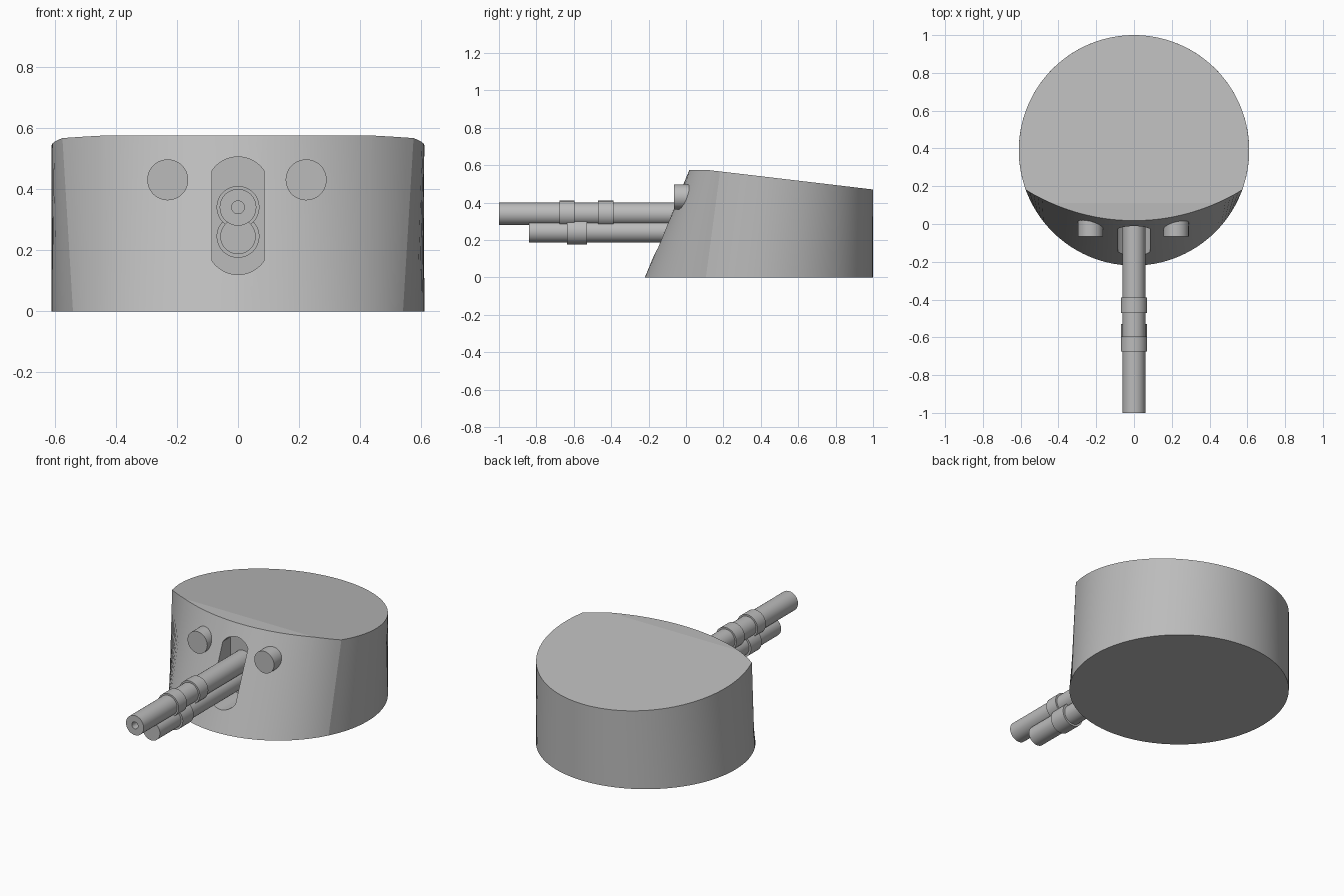
import bpy, bmesh
from math import sin, cos, pi, asin, radians
from mathutils import Vector

if "Cube" in bpy.data.objects:
    bpy.data.objects.remove(bpy.data.objects["Cube"])

grey = bpy.data.materials.new("plain grey")
grey.use_nodes = True
grey.diffuse_color = (0.5, 0.5, 0.5, 1)
grey.node_tree.nodes["Principled BSDF"].inputs["Base Color"].default_value = (0.5, 0.5, 0.5, 1)


def make_object(name, bm):
    bmesh.ops.recalc_face_normals(bm, faces=bm.faces)
    mesh = bpy.data.meshes.new(name)
    bm.to_mesh(mesh)
    bm.free()
    mesh.materials.append(grey)
    obj = bpy.data.objects.new(name, mesh)
    bpy.context.collection.objects.link(obj)
    return obj


def activate(obj):
    bpy.ops.object.select_all(action='DESELECT')
    obj.select_set(True)
    bpy.context.view_layer.objects.active = obj


def smooth(obj, angle=30):
    activate(obj)
    bpy.ops.object.shade_smooth_by_angle(angle=radians(angle))


def loft(bm, rings, closed=False):
    """Bridge equal-length rings of points; cap the ends or close the loop."""
    rows = [[bm.verts.new(p) for p in ring] for ring in rings]
    pairs = list(zip(rows, rows[1:]))
    if closed:
        pairs.append((rows[-1], rows[0]))
    for a, b in pairs:
        for i in range(len(a)):
            j = (i + 1) % len(a)
            bm.faces.new((a[i], a[j], b[j], b[i]))
    if not closed:
        bm.faces.new(rows[0])
        bm.faces.new(rows[-1])


def rod(name, x, z, profile, sides=48):
    """Turned part along y; profile is a list of (radius, y)."""
    bm = bmesh.new()
    loft(bm, [[(x + r * cos(2 * pi * i / sides), y, z + r * sin(2 * pi * i / sides))
               for i in range(sides)] for r, y in profile])
    obj = make_object(name, bm)
    smooth(obj)
    return obj


# Turret body: round shell whose front leans back to a flatter top edge
R, CY, H = 0.61, 0.39, 0.575
FRONT_R = 1.084
FRONT_N, REAR_N = 24, 80
low_seam, high_seam = asin(0.54 / R), asin(0.575 / R)
front_seam = asin(0.575 / FRONT_R)


def arc(radius, cy, angle, z):
    return (radius * sin(angle), cy - radius * cos(angle), z)


bottom, top = [], []
for i in range(-FRONT_N, FRONT_N + 1):
    t = i / FRONT_N
    bottom.append(arc(R, CY, t * low_seam, 0))
    top.append(arc(FRONT_R, 0.018 + FRONT_R, t * front_seam, H))
for i in range(1, REAR_N):
    t = i / REAR_N
    bottom.append(arc(R, CY, low_seam + t * 2 * (pi - low_seam), 0))
    top.append(arc(R, CY, high_seam + t * 2 * (pi - high_seam), H))

bm = bmesh.new()
loft(bm, [bottom, top])

# Roof slopes down towards the rear
bmesh.ops.bisect_plane(bm, geom=bm.verts[:] + bm.edges[:] + bm.faces[:],
                       plane_co=(0, 0.11, H), plane_no=Vector((0, 0.118, 1)),
                       clear_outer=True)
bmesh.ops.holes_fill(bm, edges=[e for e in bm.edges if e.is_boundary], sides=0)
body = make_object("turret_body", bm)

# Rounded slot in the front for the guns
bm = bmesh.new()
half, slot_r = 0.085, 0.103
spread = asin(half / slot_r)
outline = []
for centre, sign in ((0.505 - slot_r, 1), (0.12 + slot_r, -1)):
    for i in range(-10, 11):
        a = i / 10 * spread
        outline.append((sign * slot_r * sin(a), centre + sign * slot_r * cos(a)))
loft(bm, [[(x, y, z) for x, z in outline] for y in (-0.4, 0.05)])
cutter = make_object("slot_cutter", bm)
cutter.hide_render = True
cut = body.modifiers.new("slot", 'BOOLEAN')
cut.operation = 'DIFFERENCE'
cut.solver = 'EXACT'
cut.object = cutter
activate(body)
bpy.ops.object.modifier_apply(modifier=cut.name)
bpy.data.objects.remove(cutter)
smooth(body, 5.5)

# Main gun with a bored muzzle
rod("main_barrel", 0, 0.34, [(0.06, 0.06), (0.06, -1), (0.021, -1), (0.021, -0.9)])
for n, (y0, y1) in enumerate(((-0.675, -0.595), (-0.47, -0.388))):
    rod(f"main_barrel_band_{n + 1}", 0, 0.34, [(0.07, y0), (0.07, y1)])

# Shorter second gun below
rod("lower_barrel", 0, 0.245, [(0.058, 0.06), (0.058, -0.84)])
rod("lower_barrel_band", 0, 0.245, [(0.07, -0.635), (0.07, -0.53)])

# Sight housings either side of the guns
for name, x in (("right_sight", -0.23), ("left_sight", 0.223)):
    rod(name, x, 0.43, [(0.067, -0.065), (0.067, 0.1)])
